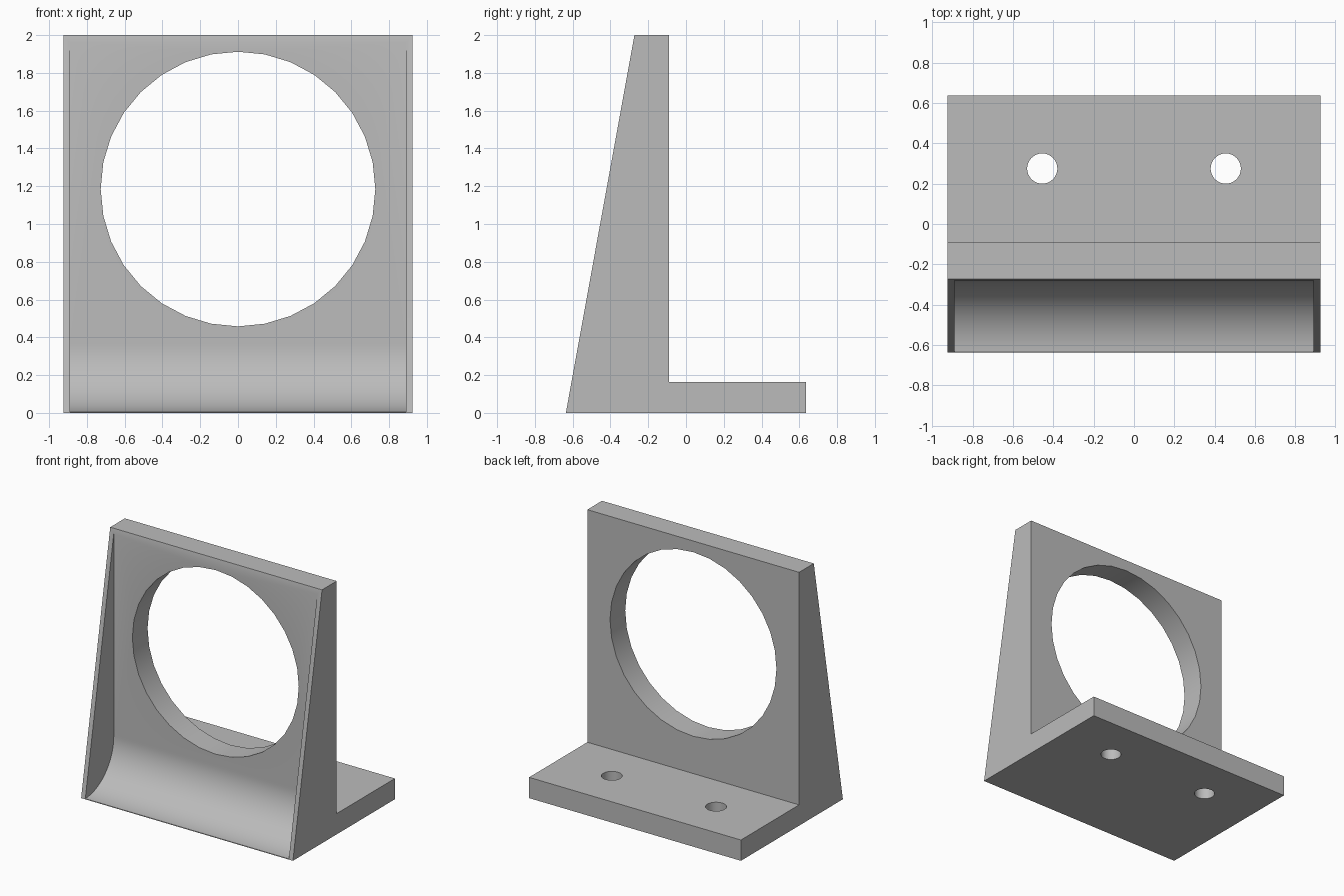
import bpy, bmesh
from math import sin, cos, pi, radians
from mathutils import Matrix

if "Cube" in bpy.data.objects:
    bpy.data.objects.remove(bpy.data.objects["Cube"], do_unlink=True)

HALF_W, CHEEK = 0.925, 0.036
FRONT, BACK, TOP = -0.636, 0.636, 2.0
PLATE_BACK, PLATE_TOP_FRONT, RECESS = -0.09, -0.273, -0.28
BASE_TOP, FILLET = 0.164, 0.36

grey = bpy.data.materials.new("plain grey")
grey.use_nodes = True
grey.diffuse_color = (0.5, 0.5, 0.5, 1)
grey.node_tree.nodes["Principled BSDF"].inputs["Base Color"].default_value = (0.5, 0.5, 0.5, 1)


def finish(name, bm):
    bmesh.ops.recalc_face_normals(bm, faces=bm.faces)
    mesh = bpy.data.meshes.new(name)
    bm.to_mesh(mesh)
    bm.free()
    mesh.materials.append(grey)
    ob = bpy.data.objects.new(name, mesh)
    bpy.context.collection.objects.link(ob)
    return ob


def extrude_profile(name, points, half_width):
    """Extrude a (y, z) outline along x, centred on x = 0."""
    bm = bmesh.new()
    face = bm.faces.new([bm.verts.new((-half_width, y, z)) for y, z in points])
    new = bmesh.ops.extrude_face_region(bm, geom=[face])["geom"]
    verts = [g for g in new if isinstance(g, bmesh.types.BMVert)]
    bmesh.ops.translate(bm, verts=verts, vec=(2 * half_width, 0, 0))
    return finish(name, bm)


def cylinder(name, location, radius, depth, tilt=0):
    bm = bmesh.new()
    matrix = Matrix.Translation(location) @ Matrix.Rotation(tilt, 4, 'X')
    bmesh.ops.create_cone(bm, cap_ends=True, segments=32, radius1=radius,
                          radius2=radius, depth=depth, matrix=matrix)
    return finish(name, bm)


# Bracket body: tapered upright with a flat foot behind it
bracket = extrude_profile("bracket", [
    (FRONT, 0), (BACK, 0), (BACK, BASE_TOP), (PLATE_BACK, BASE_TOP),
    (PLATE_BACK, TOP), (PLATE_TOP_FRONT, TOP)], HALF_W)

# Front recess between the thin side cheeks, with a concave sweep at the bottom
centre_y, centre_z = RECESS - FILLET, FILLET + 0.005
sweep = [(centre_y + FILLET * cos(a), centre_z - FILLET * sin(a))
         for a in (i * pi / 48 for i in range(25))]
outline = [(-1, TOP + 0.2), (RECESS, TOP + 0.2)] + sweep + [(-1, 0.005)]
cutters = [extrude_profile("recess_cutter", outline, HALF_W - CHEEK)]

# Large round opening and the two mounting holes
cutters.append(cylinder("opening_cutter", (0, -0.2, 1.185), 0.727, 1, pi / 2))
for side, x in (("left", 0.455), ("right", -0.455)):
    cutters.append(cylinder(side + "_hole_cutter", (x, 0.275, 0.1), 0.075, 1))

bpy.ops.object.select_all(action='DESELECT')
bracket.select_set(True)
bpy.context.view_layer.objects.active = bracket
for cutter in cutters:
    mod = bracket.modifiers.new(cutter.name, 'BOOLEAN')
    mod.operation, mod.solver, mod.object = 'DIFFERENCE', 'EXACT', cutter
    bpy.ops.object.modifier_apply(modifier=mod.name)
    bpy.data.objects.remove(cutter, do_unlink=True)

bpy.ops.object.shade_smooth_by_angle(angle=radians(20))
